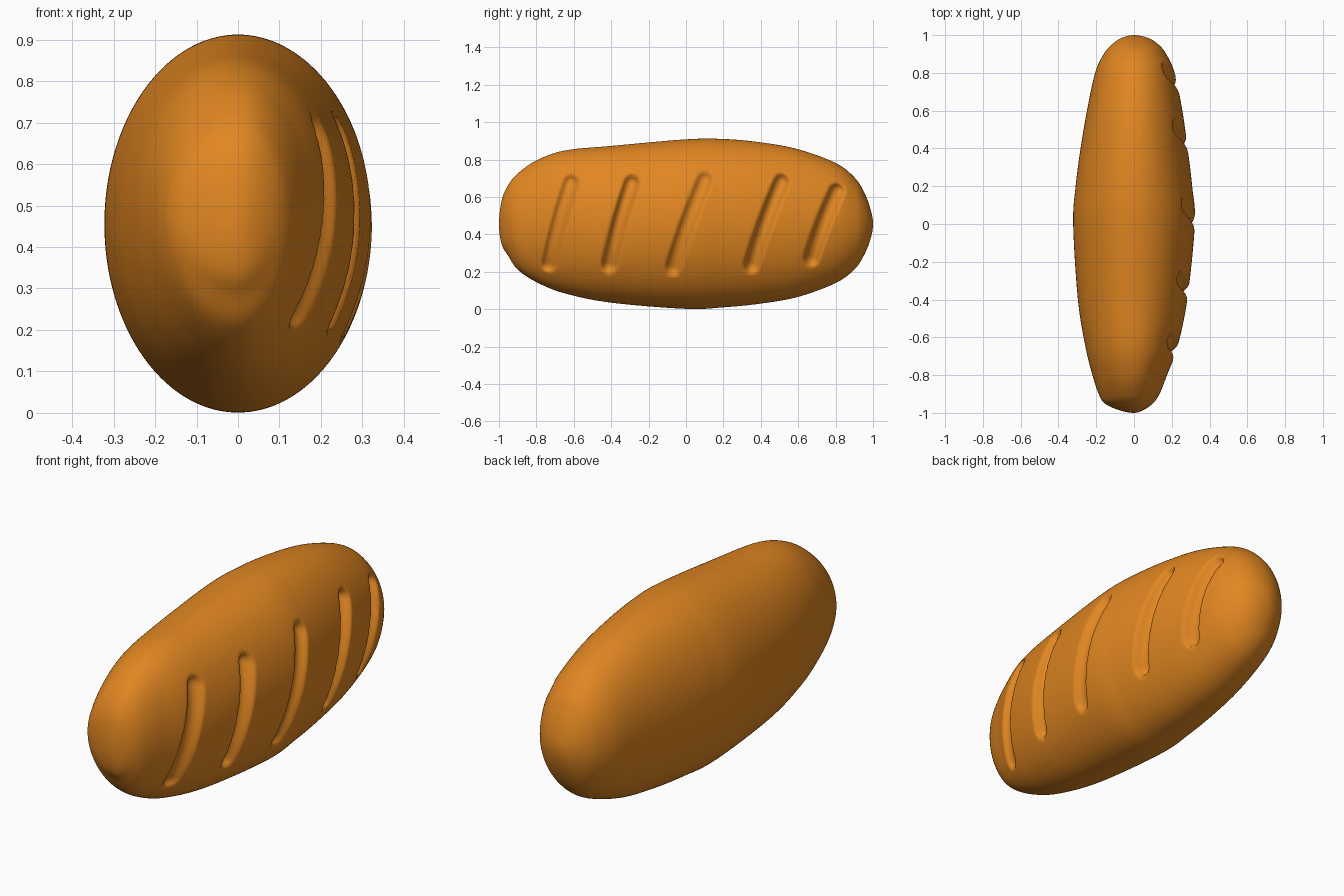
import bpy, bmesh, math

if "Cube" in bpy.data.objects:
    bpy.data.objects.remove(bpy.data.objects["Cube"])

# Loaf profile: y, top z, bottom z, left half-width, right half-width
PROFILE = [
    (-1.0, .455, .455, 0, 0), (-.985, .585, .345, .08, .05), (-.95, .665, .285, .155, .10),
    (-.90, .725, .212, .187, .135), (-.80, .795, .145, .22, .175), (-.65, .848, .085, .257, .23),
    (-.40, .873, .035, .297, .282), (0, .908, .002, .322, .322), (.20, .910, .010, .309, .308),
    (.40, .892, .030, .283, .284), (.60, .855, .066, .249, .256), (.80, .782, .140, .206, .215),
    (.90, .705, .212, .160, .170), (.95, .630, .285, .118, .13), (.985, .54, .37, .065, .075),
    (1.0, .455, .455, 0, 0)]
# Slashes: bottom (y, z), top (y, z), depth
SLASHES = [((-.73, .245), (-.615, .675), .032), ((-.41, .24), (-.29, .675), .045),
           ((-.07, .225), (.10, .69), .032), ((.35, .24), (.51, .68), .045),
           ((.67, .275), (.805, .63), .042)]
RADIUS = .046
COLS, STEPS = 144, 20


def catmull(a, b, c, d, t):
    return tuple(.5 * (2 * q + (r - p) * t + (2 * p - 5 * q + 4 * r - s) * t * t
                       + (3 * q - p - 3 * r + s) * t ** 3) for p, q, r, s in zip(a, b, c, d))


def flip(row):
    # Mirrored ghost row that rounds off the tip
    y, t, b, l, r = row
    return (y, b, t, -l, -r)


def bowed(slash):
    (y0, z0), (y1, z1), _ = slash
    mid = ((y0 + y1) / 2 - .016, (z0 + z1) / 2)
    return [tuple((1 - t) ** 2 * a + 2 * t * (1 - t) * m + t * t * b
                  for a, m, b in zip((y0, z0), mid, (y1, z1)))
            for t in [i / 6 for i in range(7)]]


def seg_dist(p, a, b):
    dy, dz = b[0] - a[0], b[1] - a[1]
    t = max(0, min(1, ((p[0] - a[0]) * dy + (p[1] - a[1]) * dz) / (dy * dy + dz * dz)))
    return math.hypot(p[0] - a[0] - t * dy, p[1] - a[1] - t * dz)


paths = [(bowed(s), s[2]) for s in SLASHES]


def groove(y, z):
    depth = 0
    for path, amount in paths:
        if path[0][0] - .08 < y < path[-1][0] + .08:
            d = min(seg_dist((y, z), a, b) for a, b in zip(path, path[1:])) / RADIUS
            if d < 1:
                depth = max(depth, amount * (1 - d ** 2.6) ** 1.3)
    return depth


# Dense rows along the loaf
pts = [flip(PROFILE[1])] + PROFILE + [flip(PROFILE[-2])]
rows = []
for i in range(1, len(pts) - 2):
    n = max(4, round((pts[i + 1][0] - pts[i][0]) / .009))
    rows += [catmull(*pts[i - 1:i + 3], k / n) for k in range(n)]
rows = rows[1:]

# Loaf body with the slashes pressed into the right side
bm = bmesh.new()
rings = []
for y, top, bot, left, right in rows:
    mid, half, ring = (top + bot) / 2, (top - bot) / 2, []
    for k in range(COLS):
        a = math.tau * k / COLS
        c, s = math.cos(a), math.sin(a)
        x, z = (right if c > 0 else left) * c, mid + half * s
        if c > 0:
            x -= groove(y, z)
        ring.append(bm.verts.new((x, y, z)))
    rings.append(ring)
for r0, r1 in zip(rings, rings[1:]):
    for k in range(COLS):
        j = (k + 1) % COLS
        bm.faces.new((r0[k], r0[j], r1[j], r1[k]))
for ring, y in ((rings[0], -1), (rings[-1], 1)):
    tip = bm.verts.new((0, y, .455))
    for k in range(COLS):
        bm.faces.new((ring[k], ring[(k + 1) % COLS], tip))
bmesh.ops.recalc_face_normals(bm, faces=bm.faces[:])
for f in bm.faces:
    f.smooth = True
mesh = bpy.data.meshes.new("bread_loaf")
bm.to_mesh(mesh)
bm.free()
loaf = bpy.data.objects.new("bread_loaf", mesh)
bpy.context.collection.objects.link(loaf)

# Crust colour
crust = bpy.data.materials.new("crust")
crust.diffuse_color = (.75, .24, .015, 1)
crust.use_nodes = True
crust.node_tree.nodes["Principled BSDF"].inputs["Base Color"].default_value = crust.diffuse_color
mesh.materials.append(crust)
